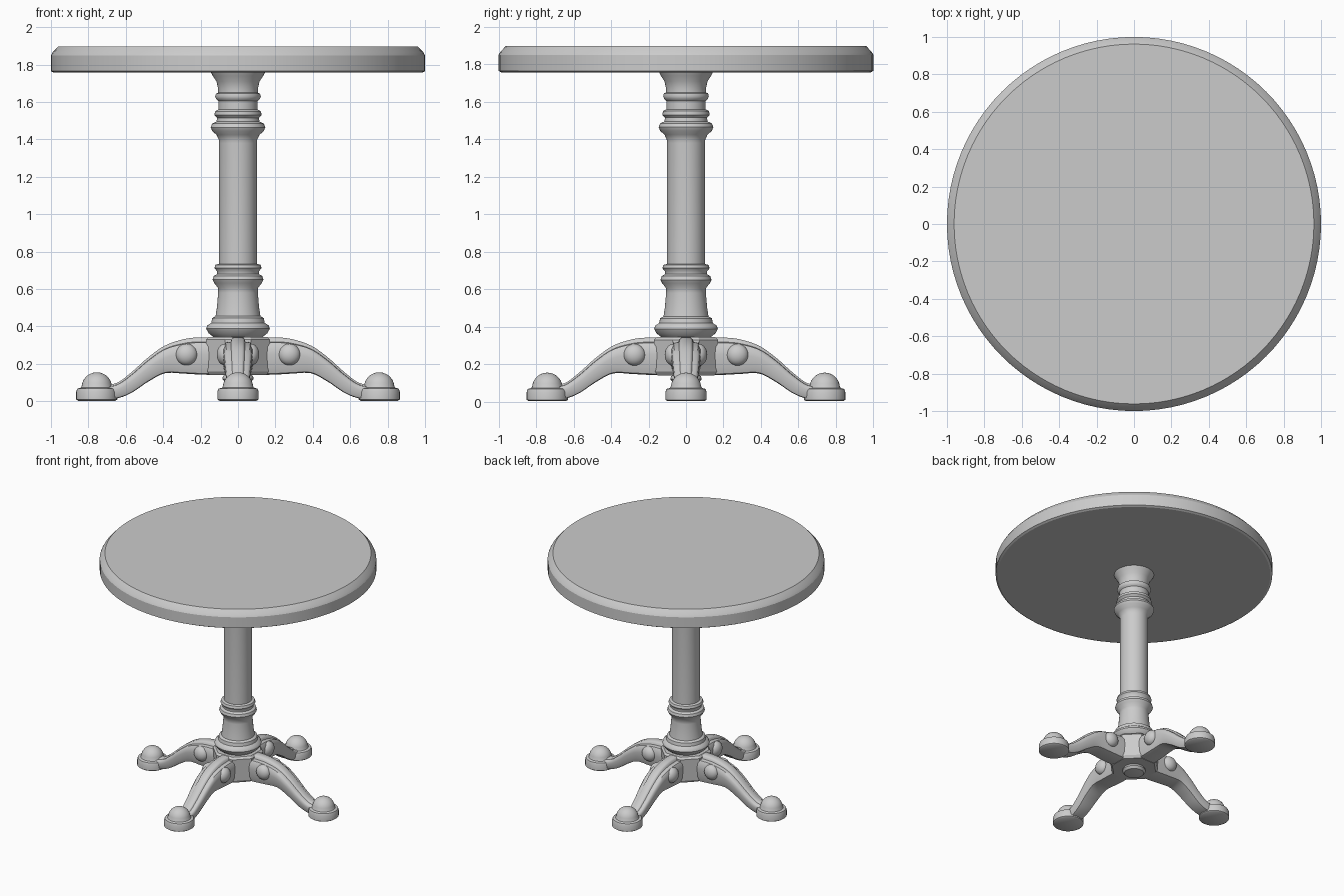
import bpy, bmesh, math
from mathutils import Matrix, Vector

cube = bpy.data.objects.get("Cube")
if cube:
    bpy.data.objects.remove(cube, do_unlink=True)

grey = bpy.data.materials.new("light grey")
grey.use_nodes = True
colour = (0.6, 0.6, 0.6, 1)
grey.diffuse_color = colour
grey.node_tree.nodes["Principled BSDF"].inputs["Base Color"].default_value = colour


def finish(name, bm, angle=40):
    bmesh.ops.recalc_face_normals(bm, faces=bm.faces)
    mesh = bpy.data.meshes.new(name)
    bm.to_mesh(mesh)
    bm.free()
    mesh.materials.append(grey)
    obj = bpy.data.objects.new(name, mesh)
    bpy.context.collection.objects.link(obj)
    bpy.ops.object.select_all(action="DESELECT")
    obj.select_set(True)
    bpy.context.view_layer.objects.active = obj
    bpy.ops.object.shade_smooth_by_angle(angle=math.radians(angle))
    return obj


def loft(bm, rings):
    """Skin closed rings of points and cap both ends."""
    loops = [[bm.verts.new(p) for p in ring] for ring in rings]
    for a, b in zip(loops, loops[1:]):
        for i in range(len(a)):
            j = (i + 1) % len(a)
            bm.faces.new((a[i], a[j], b[j], b[i]))
    bm.faces.new(loops[0])
    bm.faces.new(loops[-1])


def turned(name, profile, sides=48, centre=(0, 0), angle=40):
    """Lathe a (radius, height) profile about a vertical axis."""
    bm = bmesh.new()
    turns = [math.tau * i / sides for i in range(sides)]
    loft(bm, [[(centre[0] + r * math.cos(t), centre[1] + r * math.sin(t), z)
               for t in turns] for r, z in profile])
    return finish(name, bm, angle)


def smooth_path(points, steps=5):
    """Catmull-Rom interpolation through the stations."""
    pts = [Vector(p) for p in points]
    pts = [pts[0]] + pts + [pts[-1]]
    out = []
    for a, b, c, d in zip(pts, pts[1:], pts[2:], pts[3:]):
        for k in range(steps):
            t = k / steps
            out.append(0.5 * (2 * b + (c - a) * t + (2 * a - 5 * b + 4 * c - d) * t ** 2
                              + (3 * b - a - 3 * c + d) * t ** 3))
    return out + [pts[-1]]


# Round top with a bevelled upper edge
turned("table_top", [(0.985, 1.757), (1, 1.765), (1, 1.85), (0.992, 1.865),
                     (0.962, 1.897)], sides=96, angle=25)

# Turned column with its collars
turned("column", [
    (0.145, 1.76), (0.135, 1.74), (0.115, 1.71), (0.106, 1.67), (0.106, 1.65),
    (0.118, 1.645), (0.122, 1.63), (0.116, 1.615), (0.105, 1.605), (0.105, 1.56),
    (0.123, 1.55), (0.126, 1.53), (0.112, 1.515), (0.115, 1.495), (0.138, 1.485),
    (0.146, 1.465), (0.138, 1.445), (0.115, 1.425), (0.103, 1.4), (0.101, 1.38),
    (0.101, 0.735), (0.12, 0.73), (0.126, 0.712), (0.112, 0.695), (0.112, 0.68),
    (0.13, 0.67), (0.136, 0.65), (0.127, 0.632), (0.106, 0.605), (0.106, 0.58),
    (0.113, 0.5), (0.12, 0.455), (0.138, 0.445), (0.143, 0.42), (0.165, 0.405),
    (0.17, 0.388), (0.158, 0.365), (0.133, 0.345), (0.13, 0.3)])

# Hub with flat diagonal faces, and a button beneath it
hub_ring = [((i + 0.5) * math.tau / 8) for i in range(8)]
bm = bmesh.new()
loft(bm, [[(r * math.cos(t), r * math.sin(t), z) for t in hub_ring]
          for r, z in [(0.165, 0.14), (0.18, 0.16), (0.185, 0.33), (0.17, 0.345)]])
finish("hub", bm, 30)
turned("hub_button", [(0.04, 0.098), (0.07, 0.103), (0.084, 0.12), (0.08, 0.135),
                      (0.06, 0.15), (0.06, 0.2)], 32)

# Leg stations: distance out, top, underside, half width
stations = smooth_path([
    (0.08, 0.34, 0.14, 0.085), (0.2, 0.342, 0.143, 0.083), (0.29, 0.332, 0.148, 0.08),
    (0.39, 0.298, 0.15, 0.076), (0.48, 0.235, 0.105, 0.07), (0.57, 0.155, 0.045, 0.062),
    (0.65, 0.098, 0.015, 0.058), (0.74, 0.085, 0.01, 0.055)])
# Half section: raised rib above rounded sides
half = [(0.3, 1), (0.42, 0.96), (0.48, 0.88), (0.82, 0.86), (0.97, 0.75),
        (1, 0.55), (0.93, 0.2), (0.8, 0.03), (0.5, 0)]
section = half + [(-u, v) for u, v in reversed(half)]

# Foot pad with a ball on top
foot = [(0.1, 0.003), (0.11, 0.01), (0.11, 0.052), (0.104, 0.068), (0.085, 0.073)]
foot += [(0.081 * math.cos(a), 0.075 + 0.08 * math.sin(a))
         for a in [math.radians(d) for d in range(5, 90, 12)]]

for n, side in enumerate(("left", "back", "right", "front")):
    turn = Matrix.Rotation(n * math.pi / 2, 4, "Z")
    bm = bmesh.new()
    loft(bm, [[turn @ Vector((x, u * w, low + v * (top - low))) for u, v in section]
              for x, top, low, w in stations])
    finish("leg_" + side, bm, 45)

    # Round bosses on both cheeks of the leg
    bm = bmesh.new()
    for s in (-1, 1):
        place = turn @ Matrix.Translation((0.275, s * 0.07, 0.25)) @ Matrix.Diagonal((1, 0.75, 1, 1))
        bmesh.ops.create_uvsphere(bm, u_segments=24, v_segments=12, radius=0.058, matrix=place)
    finish("leg_bosses_" + side, bm)

    c = turn @ Vector((0.755 if n % 2 == 0 else 0.74, 0, 0))
    turned("foot_" + side, foot, 32, (c.x, c.y))
